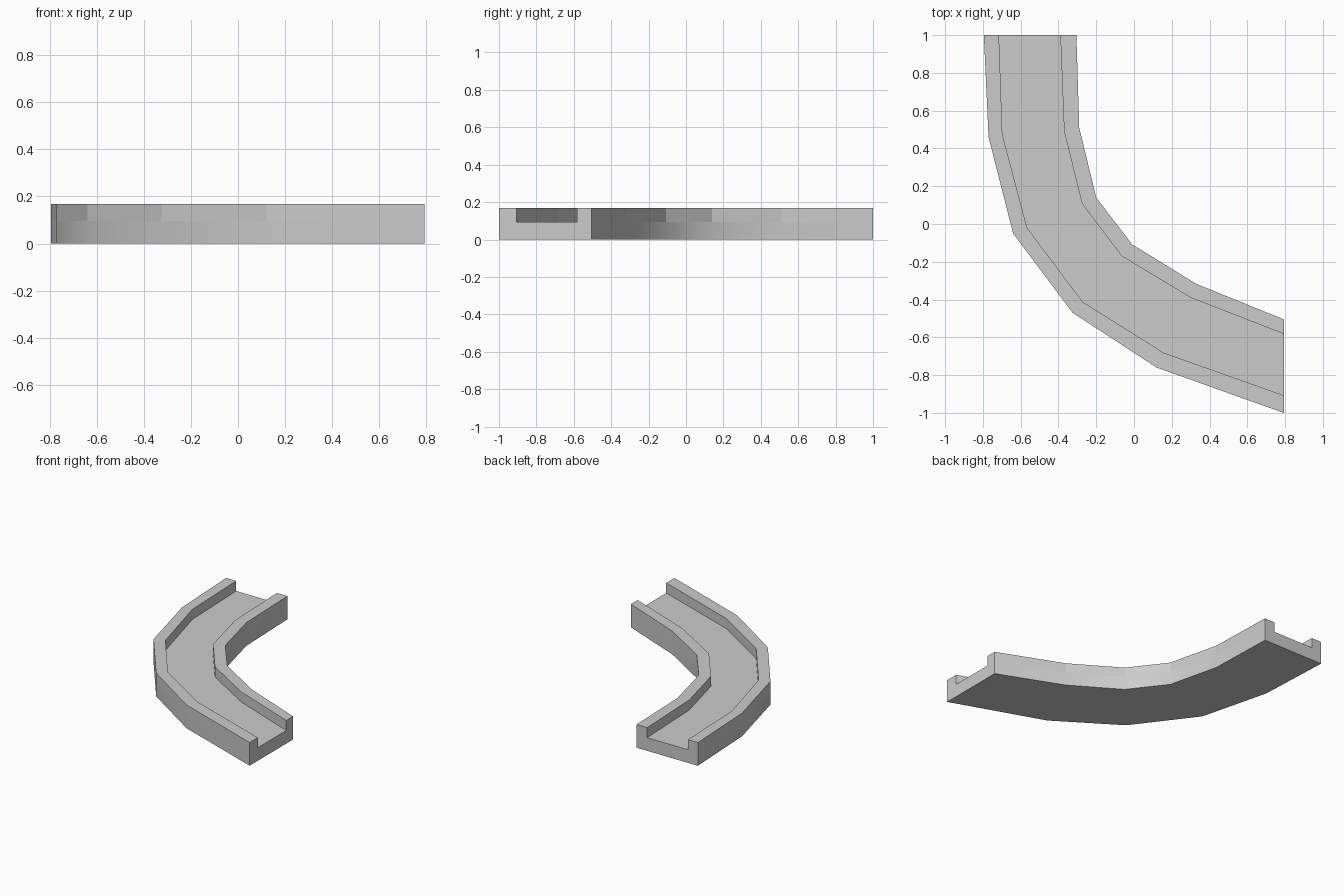
import bpy, bmesh

if "Cube" in bpy.data.objects:
    bpy.data.objects.remove(bpy.data.objects["Cube"])

FLOOR, TOP = 0.095, 0.168

# Plan lines of the curved channel: outer face, groove edges, inner face
outer = [(-0.795, 1), (-0.77, 0.46), (-0.64, -0.05), (-0.325, -0.47), (0.12, -0.76), (0.793, -1)]
groove_a = [(-0.715, 1), (-0.697, 0.475), (-0.566, -0.02), (-0.272, -0.412), (0.158, -0.682), (0.793, -0.907)]
groove_b = [(-0.39, 1), (-0.37, 0.49), (-0.275, 0.107), (-0.065, -0.17), (0.302, -0.391), (0.793, -0.582)]
inner = [(-0.305, 1), (-0.29, 0.51), (-0.2, 0.14), (-0.01, -0.108), (0.33, -0.317), (0.793, -0.505)]

# Cross-section as (plan line, height), running around the U shape
section = [(outer, 0), (outer, FLOOR), (outer, TOP), (groove_a, TOP), (groove_a, FLOOR),
           (groove_b, FLOOR), (groove_b, TOP), (inner, TOP), (inner, FLOOR), (inner, 0)]

bm = bmesh.new()
rings = [[bm.verts.new((*line[i], z)) for line, z in section] for i in range(len(outer))]

# Long strips; the lower sides are smooth, everything else flat
n = len(section)
for r, s in zip(rings, rings[1:]):
    for k in range(n):
        j = (k + 1) % n
        face = bm.faces.new((r[k], r[j], s[j], s[k]))
        face.smooth = k in (0, 8)

# End caps
bm.faces.new(rings[0])
bm.faces.new(rings[-1])
bmesh.ops.recalc_face_normals(bm, faces=bm.faces)

mesh = bpy.data.meshes.new("curved_channel")
bm.to_mesh(mesh)
bm.free()
bpy.context.collection.objects.link(bpy.data.objects.new("curved_channel", mesh))
